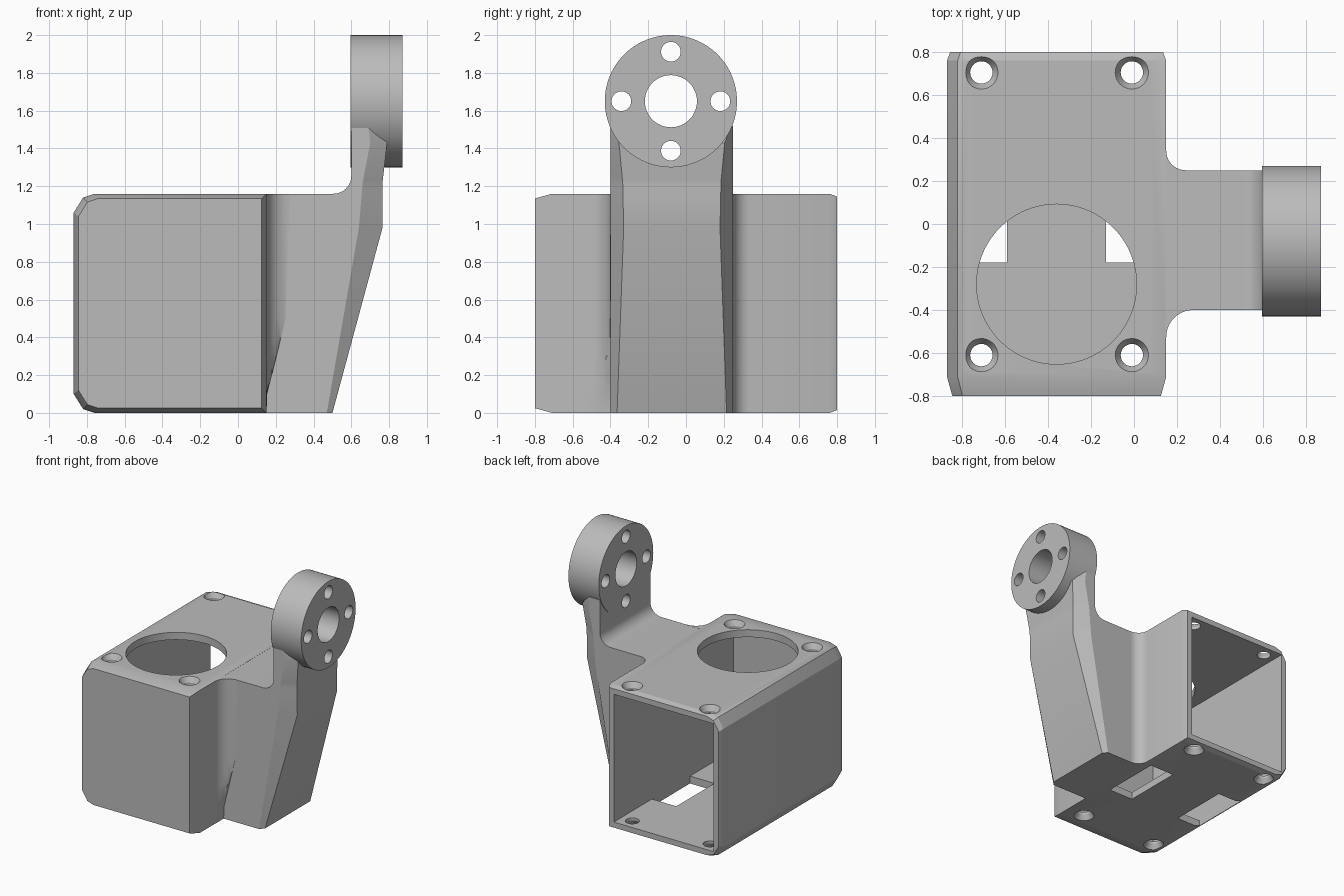
import bpy, bmesh, math
from mathutils import Matrix, Vector

cube = bpy.data.objects.get("Cube")
if cube:
    bpy.data.objects.remove(cube, do_unlink=True)

grey = bpy.data.materials.new("plain_grey")
grey.use_nodes = True
colour = (0.5, 0.5, 0.5, 1)
grey.diffuse_color = colour
grey.node_tree.nodes["Principled BSDF"].inputs["Base Color"].default_value = colour


def add_object(name, bm):
    bmesh.ops.recalc_face_normals(bm, faces=bm.faces)
    mesh = bpy.data.meshes.new(name)
    bm.to_mesh(mesh)
    bm.free()
    mesh.materials.append(grey)
    ob = bpy.data.objects.new(name, mesh)
    bpy.context.collection.objects.link(ob)
    return ob


def loft(name, rings):
    """Skin a list of equal-length closed sections and cap both ends."""
    bm = bmesh.new()
    loops = [[bm.verts.new(p) for p in ring] for ring in rings]
    n = len(loops[0])
    for a, b in zip(loops, loops[1:]):
        for i in range(n):
            j = (i + 1) % n
            bm.faces.new((a[i], a[j], b[j], b[i]))
    bm.faces.new(loops[0])
    bm.faces.new(loops[-1])
    return add_object(name, bm)


def cone(name, centre, r1, r2, depth, axis="Z", sides=64):
    bm = bmesh.new()
    turn = Matrix.Rotation(math.pi / 2, 4, "Y") if axis == "X" else Matrix()
    bmesh.ops.create_cone(bm, cap_ends=True, segments=sides, radius1=r1, radius2=r2,
                          depth=depth, matrix=Matrix.Translation(centre) @ turn)
    return add_object(name, bm)


def block(name, low, high):
    bm = bmesh.new()
    low, high = Vector(low), Vector(high)
    bmesh.ops.create_cube(bm, size=1, matrix=Matrix.Translation((low + high) / 2)
                          @ Matrix.Diagonal((*(high - low), 1)))
    return add_object(name, bm)


def cut(target, cutter):
    mod = target.modifiers.new("cut", "BOOLEAN")
    mod.operation, mod.solver, mod.object = "DIFFERENCE", "EXACT", cutter
    bpy.context.view_layer.objects.active = target
    bpy.ops.object.modifier_apply(modifier=mod.name)
    bpy.data.objects.remove(cutter, do_unlink=True)


def soften(ob):
    bpy.ops.object.select_all(action="DESELECT")
    ob.select_set(True)
    bpy.context.view_layer.objects.active = ob
    bpy.ops.object.shade_smooth_by_angle(angle=math.radians(25))


# Housing shell with chamfered edges
H, MID = 1.16, -0.36
side = [(-0.87, 0.1), (-0.82, 0.02), (-0.76, 0), (0.15, 0)]
side += [(x, H - z) for x, z in reversed(side)]


def section(y, inset):
    sx, sz = 1 - inset / 0.51, 1 - inset / 0.58
    return [(MID + (x - MID) * sx, y, H / 2 + (z - H / 2) * sz) for x, z in side]


housing = loft("housing", [section(-0.8, 0.025), section(-0.71, 0),
                           section(0.76, 0), section(0.8, 0.015)])

# Cavity open at the back, round top opening and two floor slots
cut(housing, block("cavity", (-0.81, -0.74, 0.06), (0.09, 0.9, 1.1)))
cut(housing, cone("top_opening", (MID, -0.28, H), 0.372, 0.372, 0.3, sides=96))
for x in (-0.81, -0.13):
    cut(housing, block("floor_slot", (x, -0.18, -0.1), (x + 0.22, 0.31, 0.1)))

# Countersunk screw holes, top and bottom
for x in (-0.71, -0.01):
    for y in (-0.61, 0.705):
        cut(housing, cone("screw_hole", (x, y, H / 2), 0.052, 0.052, 2, sides=32))
        cut(housing, cone("top_sink", (x, y, H - 0.02), 0.052, 0.078, 0.042, sides=32))
        cut(housing, cone("bottom_sink", (x, y, 0.02), 0.078, 0.052, 0.042, sides=32))

# Arm: horizontal sections with chamfered outer corners
# keys: height, outer face x, chamfer start x, chamfer inset
keys = [(0, 0.5, 0.47, 0.035), (0.98, 0.765, 0.64, 0.07), (1.22, 0.765, 0.66, 0.065),
        (1.43, 0.79, 0.7, 0.045), (1.52, 0.71, 0.69, 0.01)]


def arm_section(z, inner):
    for a, b in zip(keys, keys[1:]):
        if z <= b[0]:
            break
    t = (z - a[0]) / (b[0] - a[0])
    outer, start, inset = (p + (q - p) * t for p, q in zip(a[1:], b[1:]))
    return [(inner, -0.4, z), (start, -0.4, z), (outer, -0.4 + inset, z),
            (outer, 0.25 - inset, z), (start, 0.25, z), (inner, 0.25, z)]


levels = [(0, 0.149), (0.98, 0.149), (H - 0.001, 0.149)]
for i in range(9):
    a = math.radians(90 * i / 8)
    levels.append((H + 0.095 * (1 - math.cos(a)), 0.505 + 0.095 * math.sin(a)))
levels += [(1.43, 0.6), (1.52, 0.6)]
arm = loft("arm", [arm_section(z, x) for z, x in levels])

# Concave fillets where the arm meets the housing; the front one is cut on a slant


def fillet(name, y, sign, r, slanted):
    rings = []
    for z in (0, 0.1, 0.2, 0.3, 0.4, 0.5, H):
        limit = max(0.151, 0.13 + 0.245 * z) if slanted else 1
        ring = [(0.145, y - sign * 0.005, z), (min(0.15 + r, limit), y - sign * 0.005, z)]
        for i in range(11):
            a = math.radians(9 * i)
            ring.append((min(0.15 + r * (1 - math.sin(a)), limit),
                         y + sign * r * (1 - math.cos(a)), z))
        ring.append((0.145, y + sign * r, z))
        rings.append(ring)
    return loft(name, rings)


back_fillet = fillet("back_fillet", 0.25, 1, 0.09, False)
front_fillet = fillet("front_fillet", -0.4, -1, 0.125, True)

# Mounting ring with a centre bore and four bolt holes, drilled through the arm too
CY, CZ = -0.08, 1.65
ring = cone("mounting_ring", (0.733, CY, CZ), 0.35, 0.35, 0.274, "X", 96)
holes = [(0, 0, 0.138)] + [(0.262 * math.cos(k * math.pi / 2),
                            0.262 * math.sin(k * math.pi / 2), 0.052) for k in range(4)]
for part in (ring, arm):
    for dy, dz, r in holes:
        cut(part, cone("bore", (0.7, CY + dy, CZ + dz), r, r, 0.8, "X", 48))

for part in (housing, arm, back_fillet, front_fillet, ring):
    soften(part)
